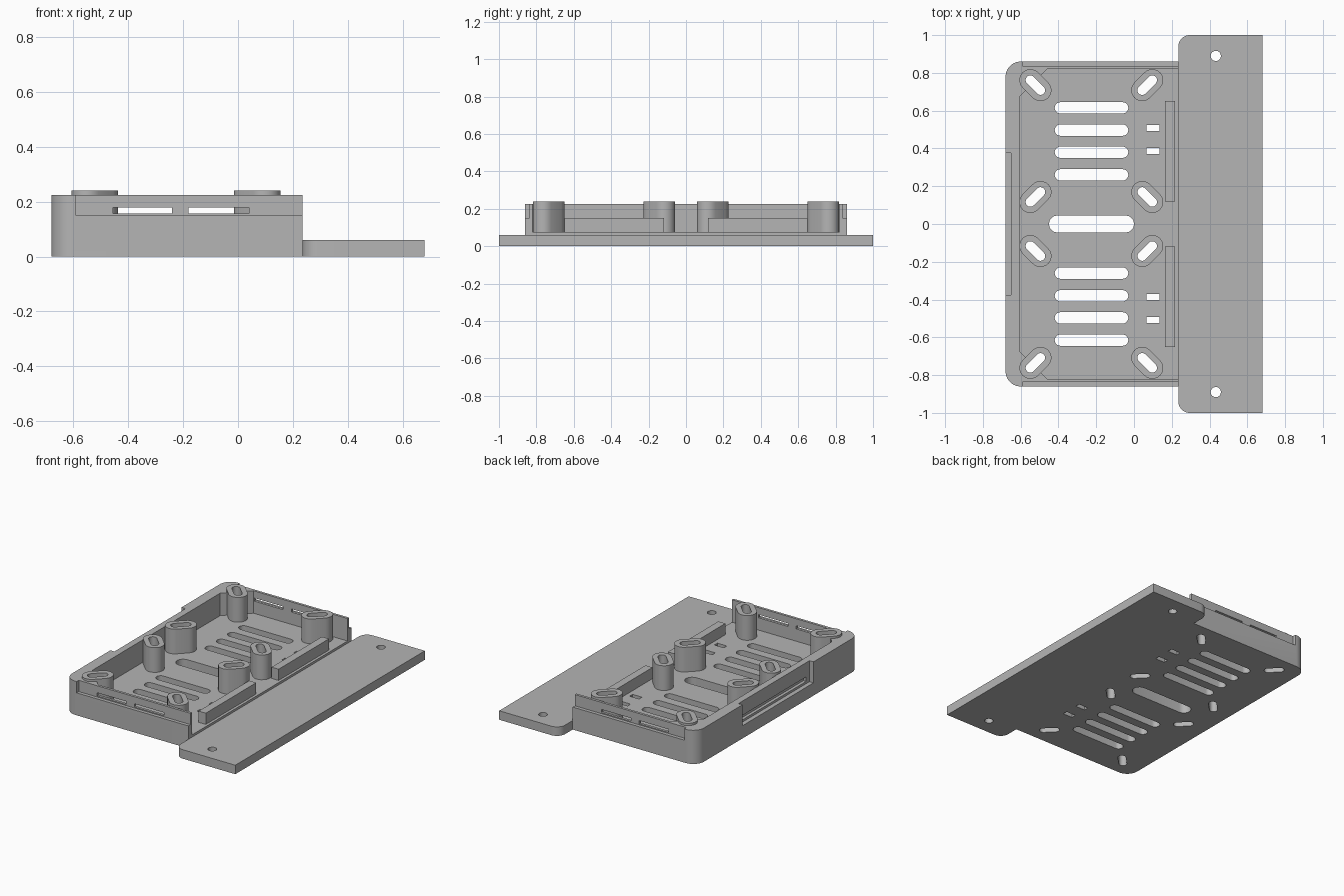
import bpy
import bmesh
from math import sin, cos, pi, radians
from mathutils import Vector

cube = bpy.data.objects.get("Cube")
if cube:
    bpy.data.objects.remove(cube)

grey = bpy.data.materials.new("plain grey")
grey.use_nodes = True
grey.diffuse_color = (0.46, 0.46, 0.46, 1)
bsdf = next(n for n in grey.node_tree.nodes if n.type == 'BSDF_PRINCIPLED')
bsdf.inputs["Base Color"].default_value = (0.46, 0.46, 0.46, 1)

FLOOR, RIM, EDGE = 0.075, 0.225, 0.235


def prism(bm, outline, z0, z1):
    """Extrude a counter-clockwise outline from z0 to z1."""
    face = bm.faces.new([bm.verts.new((x, y, z0)) for x, y in outline])
    top = bmesh.ops.extrude_face_region(bm, geom=[face])["geom"]
    verts = [v for v in top if isinstance(v, bmesh.types.BMVert)]
    bmesh.ops.translate(bm, vec=(0, 0, z1 - z0), verts=verts)


def box(bm, x0, x1, y0, y1, z0, z1):
    prism(bm, [(x0, y0), (x1, y0), (x1, y1), (x0, y1)], z0, z1)


def arc(cx, cy, r, start, end, n=10):
    angles = [radians(start + (end - start) * i / n) for i in range(n + 1)]
    return [(cx + r * cos(a), cy + r * sin(a)) for a in angles]


def capsule(cx, cy, half, r, angle=0):
    """Rounded slot outline; half is the distance from centre to arc centre."""
    dx, dy = half * cos(radians(angle)), half * sin(radians(angle))
    return (arc(cx + dx, cy + dy, r, angle - 90, angle + 90)
            + arc(cx - dx, cy - dy, r, angle + 90, angle + 270))


def make(name, bm):
    bmesh.ops.recalc_face_normals(bm, faces=bm.faces[:])
    mesh = bpy.data.meshes.new(name)
    bm.to_mesh(mesh)
    bm.free()
    mesh.materials.append(grey)
    obj = bpy.data.objects.new(name, mesh)
    bpy.context.collection.objects.link(obj)
    return obj


def cut(obj, cutter):
    bpy.ops.object.select_all(action='DESELECT')
    obj.select_set(True)
    bpy.context.view_layer.objects.active = obj
    mod = obj.modifiers.new("cut", 'BOOLEAN')
    mod.operation, mod.solver, mod.object = 'DIFFERENCE', 'EXACT', cutter
    bpy.ops.object.modifier_apply(modifier=mod.name)


def left_rounded(x0, x1, y, r):
    """Rectangle with its two -x corners rounded."""
    return ([(x1, -y), (x1, y)] + arc(x0 + r, y - r, r, 90, 180)
            + arc(x0 + r, r - y, r, 180, 270))


# Slanted post positions: x, y, angle
posts = []
for s in (1, -1):
    for x, y, a in ((-0.522, 0.735, -45), (0.07, 0.735, 45),
                    (-0.522, 0.143, 45), (0.07, 0.143, -45)):
        posts.append((x, s * y, s * a))

# Tray block
bm = bmesh.new()
prism(bm, left_rounded(-0.68, EDGE, 0.86, 0.08), 0, RIM)
tray = make("tray", bm)

# Cavity with chamfered far corners, open towards the flange
bm = bmesh.new()
prism(bm, [(0.4, -0.82), (0.4, 0.82), (-0.46, 0.82), (-0.605, 0.675),
           (-0.605, -0.675), (-0.46, -0.82)], FLOOR, 0.5)
cavity = make("cavity_cutter", bm)

# Outer recesses in the three walls
bm = bmesh.new()
for s in (1, -1):
    y0, y1 = sorted((s * 0.837, s * 1.0))
    box(bm, -0.59, 0.4, y0, y1, 0.15, 0.5)
box(bm, -0.8, -0.65, -0.375, 0.375, 0.085, 0.5)
recess = make("recess_cutter", bm)

# Wall slots and a shallow groove in the far wall
bm = bmesh.new()
for s in (1, -1):
    y0, y1 = sorted((s * 0.78, s * 1.0))
    for x0, x1 in ((-0.455, -0.24), (-0.18, 0.04)):
        box(bm, x0, x1, y0, y1, 0.157, 0.178)
box(bm, -0.8, -0.63, -0.34, 0.34, 0.1, 0.13)
wall_slots = make("wall_slot_cutter", bm)

# Floor vents and cable-tie openings
bm = bmesh.new()
prism(bm, capsule(-0.225, 0, 0.18, 0.045), -0.5, 0.5)
for s in (1, -1):
    for y in (0.26, 0.38, 0.497, 0.615):
        prism(bm, capsule(-0.225, s * y, 0.165, 0.03), -0.5, 0.5)
    for y in (0.387, 0.508):
        box(bm, 0.065, 0.135, s * y - 0.016, s * y + 0.016, -0.5, 0.5)
vents = make("vent_cutter", bm)

# Screw slots through posts and floor
bm = bmesh.new()
for x, y, a in posts:
    prism(bm, capsule(x, y, 0.038, 0.025, a), -0.5, 0.5)
screw_slots = make("screw_slot_cutter", bm)

for cutter in (cavity, recess, wall_slots, vents, screw_slots):
    cut(tray, cutter)

# Posts
parts = [tray]
for i, (x, y, a) in enumerate(posts):
    bm = bmesh.new()
    prism(bm, capsule(x, y, 0.038, 0.058, a), FLOOR - 0.005, 0.24)
    post = make(f"slotted_post_{i + 1}", bm)
    cut(post, screw_slots)
    parts.append(post)

# Low rails beside the open edge
for side, s in (("left", 1), ("right", -1)):
    bm = bmesh.new()
    y0, y1 = sorted((s * 0.118, s * 0.65))
    box(bm, 0.165, 0.217, y0, y1, FLOOR - 0.005, 0.15)
    parts.append(make(f"rail_{side}", bm))

# Mounting flange with two screw holes
bm = bmesh.new()
prism(bm, left_rounded(EDGE, 0.68, 1.0, 0.06), 0, 0.06)
flange = make("mounting_flange", bm)
bm = bmesh.new()
for s in (1, -1):
    prism(bm, arc(0.433, s * 0.89, 0.027, 0, 345, 23), -0.5, 0.5)
holes = make("hole_cutter", bm)
cut(flange, holes)
parts.append(flange)

for cutter in (cavity, recess, wall_slots, vents, screw_slots, holes):
    bpy.data.objects.remove(cutter)

# Smooth curved sides, keep edges sharp
bpy.ops.object.select_all(action='DESELECT')
for obj in parts:
    obj.select_set(True)
bpy.context.view_layer.objects.active = tray
bpy.ops.object.shade_smooth_by_angle(angle=radians(30))
